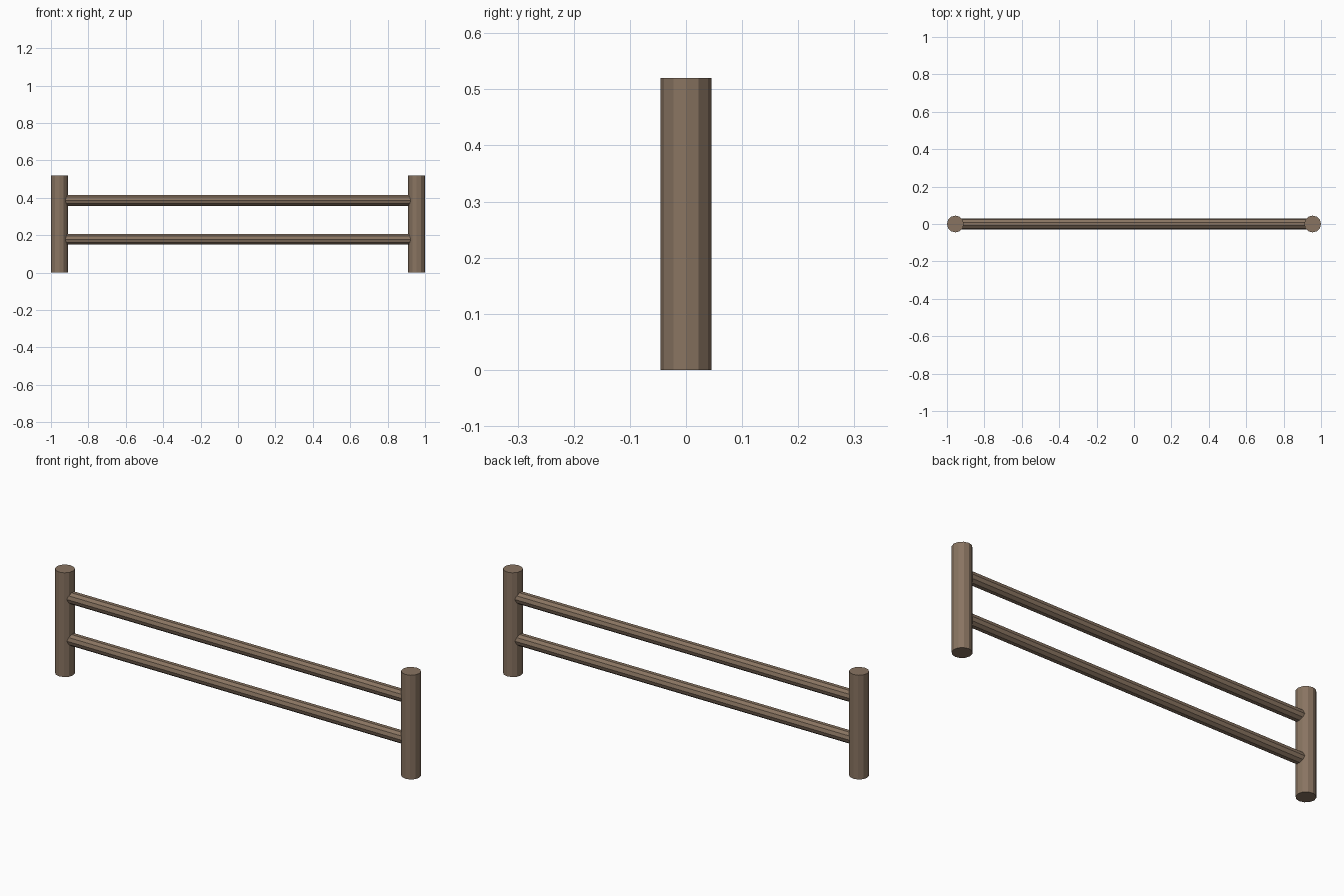
import bpy
import math

cube = bpy.data.objects.get("Cube")
if cube:
    bpy.data.objects.remove(cube, do_unlink=True)

wood = bpy.data.materials.new("weathered_brown_wood")
wood.use_nodes = True
colour = (0.25, 0.175, 0.12, 1)
wood.diffuse_color = colour
wood.node_tree.nodes["Principled BSDF"].inputs["Base Color"].default_value = colour

POST_X, POST_R, HEIGHT = 0.955, 0.045, 0.52


def log(name, sides, radius, length, location, rotation=(0, 0, 0)):
    bpy.ops.mesh.primitive_cylinder_add(vertices=sides, radius=radius, depth=length,
                                        location=location, rotation=rotation)
    obj = bpy.context.object
    obj.name = name
    obj.data.materials.append(wood)
    return obj


# Upright posts
for side, sign in (("left", 1), ("right", -1)):
    log(side + "_post", 12, POST_R, HEIGHT, (sign * POST_X, 0, HEIGHT / 2))

# Horizontal rails, running from post centre to post centre
for name, z in (("lower_rail", 0.178), ("upper_rail", 0.386)):
    log(name, 10, 0.03, 2 * POST_X, (0, 0, z), (0, math.pi / 2, 0))
